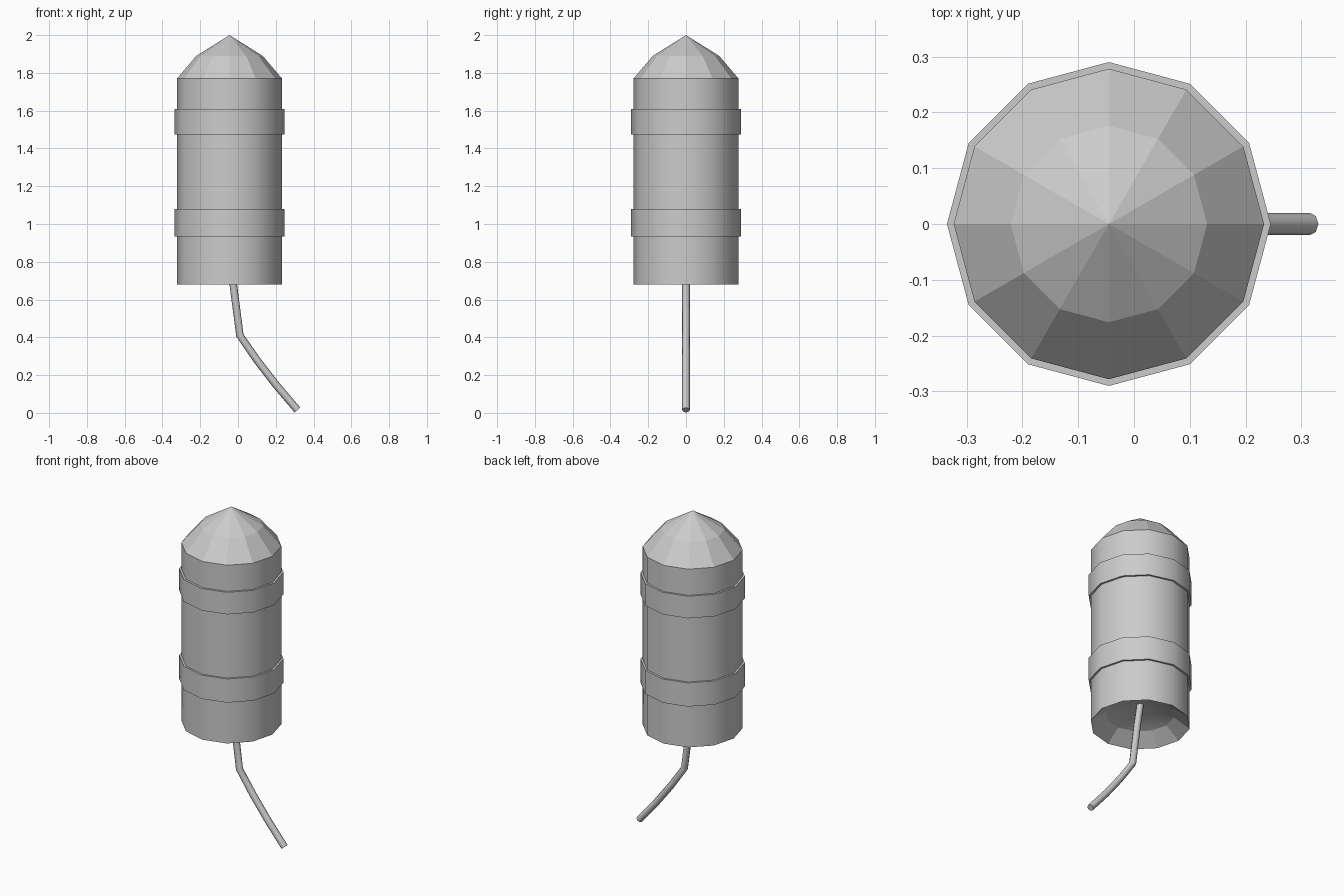
import bpy, bmesh, math
from mathutils import Vector

if "Cube" in bpy.data.objects:
    bpy.data.objects.remove(bpy.data.objects["Cube"], do_unlink=True)

AXIS_X = -0.045
SIDES = 12

grey = bpy.data.materials.new("plain grey")
grey.use_nodes = True
colour = (0.6, 0.6, 0.6, 1)
grey.diffuse_color = colour
grey.node_tree.nodes["Principled BSDF"].inputs["Base Color"].default_value = colour


def finish(name, bm, smooth=()):
    """Turn a bmesh into an object; faces in smooth are shaded smooth."""
    bmesh.ops.recalc_face_normals(bm, faces=bm.faces)
    for face in smooth:
        face.smooth = True
    mesh = bpy.data.meshes.new(name)
    bm.to_mesh(mesh)
    bm.free()
    mesh.materials.append(grey)
    obj = bpy.data.objects.new(name, mesh)
    bpy.context.collection.objects.link(obj)
    return obj


def ring(bm, centre, u, v, radius, count):
    angles = [math.tau * i / count for i in range(count)]
    return [bm.verts.new(centre + radius * (u * math.cos(a) + v * math.sin(a))) for a in angles]


def bridge(bm, low, high):
    n = len(low)
    return [bm.faces.new((low[i], low[(i + 1) % n], high[(i + 1) % n], high[i])) for i in range(n)]


def lathe(name, profile, smooth_steps, closed=False):
    """Spin (radius, height) points round the axis; radius 0 makes a tip."""
    bm = bmesh.new()
    x, y = Vector((1, 0, 0)), Vector((0, 1, 0))
    rings = [ring(bm, Vector((AXIS_X, 0, z)), x, y, r, SIDES) for r, z in profile]
    pairs = list(zip(rings, rings[1:]))
    if closed:
        pairs.append((rings[-1], rings[0]))
    smooth = []
    for step, (a, b) in enumerate(pairs):
        faces = bridge(bm, a, b)
        if step in smooth_steps:
            smooth += faces
    bmesh.ops.remove_doubles(bm, verts=bm.verts, dist=0.0005)
    obj = finish(name, bm, [f for f in smooth if f.is_valid])
    # Keep the rims crisp
    mesh = obj.data
    bm = bmesh.new()
    bm.from_mesh(mesh)
    for edge in bm.edges:
        if len(edge.link_faces) == 2 and edge.calc_face_angle() > math.radians(35):
            edge.smooth = False
    bm.to_mesh(mesh)
    bm.free()
    return obj


# Casing: hollowed underside, straight wall and faceted pointed dome
lathe("casing", [(0, 0.81), (0.19, 0.745), (0.278, 0.68), (0.278, 1.77),
                 (0.176, 1.89), (0, 2.0)], {0, 2})

# Two raised straps
for name, low, high in (("lower_strap", 0.935, 1.08), ("upper_strap", 1.475, 1.61)):
    lathe(name, [(0.27, low), (0.29, low), (0.29, high), (0.27, high)], {1}, closed=True)

# Bent fuse hanging below the casing
path = [Vector((x, 0, z)) for x, z in
        ((-0.045, 0.81), (-0.025, 0.68), (0.01, 0.41), (0.1, 0.28), (0.2, 0.15), (0.315, 0.015))]
bm = bmesh.new()
side = Vector((0, 1, 0))
rings = []
for i, point in enumerate(path):
    tangent = (path[min(i + 1, len(path) - 1)] - path[max(i - 1, 0)]).normalized()
    rings.append(ring(bm, point, side, tangent.cross(side), 0.02, 8))
tube = []
for a, b in zip(rings, rings[1:]):
    tube += bridge(bm, a, b)
caps = [bm.faces.new(rings[0]), bm.faces.new(rings[-1])]
for cap in caps:
    for edge in cap.edges:
        edge.smooth = False
finish("fuse", bm, tube)
